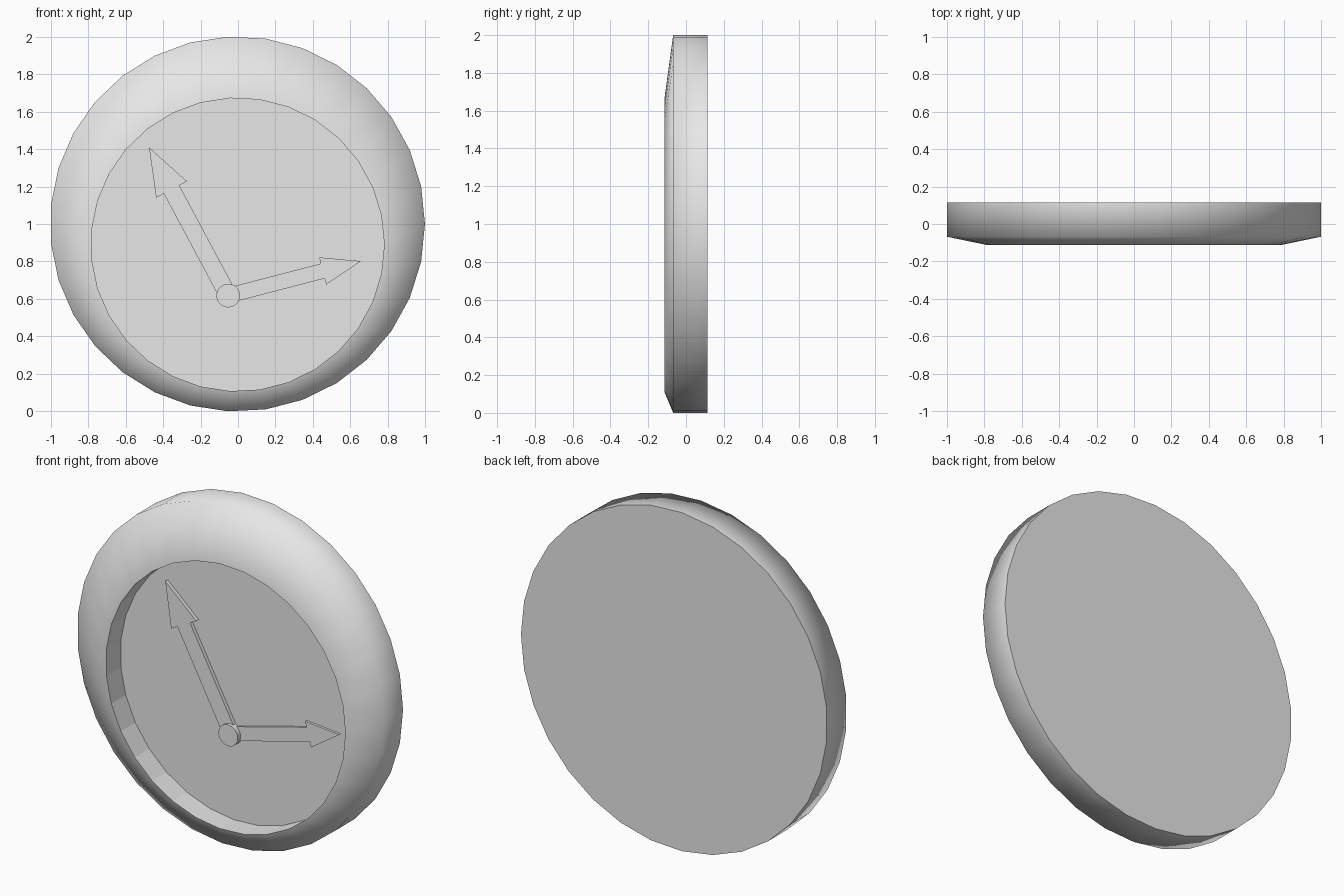
import bpy
import bmesh
from math import cos, sin, tau
from mathutils import Vector

cube = bpy.data.objects.get("Cube")
if cube:
    bpy.data.objects.remove(cube, do_unlink=True)

grey = bpy.data.materials.new("light_grey")
grey.use_nodes = True
grey.diffuse_color = (0.8, 0.8, 0.8, 1)
grey.node_tree.nodes["Principled BSDF"].inputs["Base Color"].default_value = (0.8, 0.8, 0.8, 1)

SIDES = 31
FACE_Y = 0.022


def finish(name, bm):
    """Turn a bmesh into a named object with the shared material."""
    bmesh.ops.recalc_face_normals(bm, faces=bm.faces[:])
    mesh = bpy.data.meshes.new(name)
    bm.to_mesh(mesh)
    bm.free()
    mesh.materials.append(grey)
    obj = bpy.data.objects.new(name, mesh)
    bpy.context.collection.objects.link(obj)
    return obj


def ring(bm, x, z, radius, y):
    return [bm.verts.new((x + radius * cos(tau * i / SIDES), y,
                          z + radius * sin(tau * i / SIDES))) for i in range(SIDES)]


def turned(name, rings, smooth_bands):
    """Skin a list of (x, z, radius, y) rings and cap both ends."""
    bm = bmesh.new()
    loops = [ring(bm, *r) for r in rings]
    for band, (a, b) in enumerate(zip(loops, loops[1:])):
        for i in range(SIDES):
            j = (i + 1) % SIDES
            face = bm.faces.new((a[i], a[j], b[j], b[i]))
            face.smooth = band in smooth_bands
    bm.faces.new(loops[0])
    bm.faces.new(loops[-1])
    # Keep edges crisp wherever a smooth band meets a flat one
    for edge in bm.edges:
        edge.smooth = all(f.smooth for f in edge.link_faces)
    return finish(name, bm)


def arrow(name, pivot, tip, head_start, half_shaft, half_head, front_y):
    """Extruded arrow from the pivot to the tip, standing on the dial."""
    pivot, tip = Vector(pivot), Vector(tip)
    length = (tip - pivot).length
    along = (tip - pivot).normalized()
    across = Vector((along.y, -along.x))
    outline = [(0, half_shaft), (head_start, half_shaft), (head_start, half_head),
               (length, 0), (head_start, -half_head), (head_start, -half_shaft),
               (0, -half_shaft)]
    points = [pivot + along * u + across * v for u, v in outline]
    bm = bmesh.new()
    base = bm.faces.new([bm.verts.new((p.x, FACE_Y, p.y)) for p in points])
    top = bmesh.ops.extrude_face_region(bm, geom=[base], use_keep_orig=True)["geom"]
    for v in top:
        if isinstance(v, bmesh.types.BMVert):
            v.co.y = front_y
    return finish(name, bm)


# Case: back, rounded shoulder, low-set lip and recessed dial
turned("clock_case", [
    (-0.003, 1, 1.001, 0.115),
    (-0.003, 1, 1.001, -0.068),
    (-0.002, 0.89, 0.783, -0.113),
    (-0.002, 0.89, 0.783, FACE_Y),
], smooth_bands=(0, 1))

# Hands and the pin that holds them
pivot = (-0.052, 0.618)
arrow("minute_hand", pivot, (-0.475, 1.409), 0.642, 0.047, 0.093, 0.0)
arrow("hour_hand", pivot, (0.656, 0.802), 0.521, 0.041, 0.075, 0.008)
turned("centre_pin", [(*pivot, 0.063, FACE_Y), (*pivot, 0.063, -0.018)], smooth_bands=(0,))
